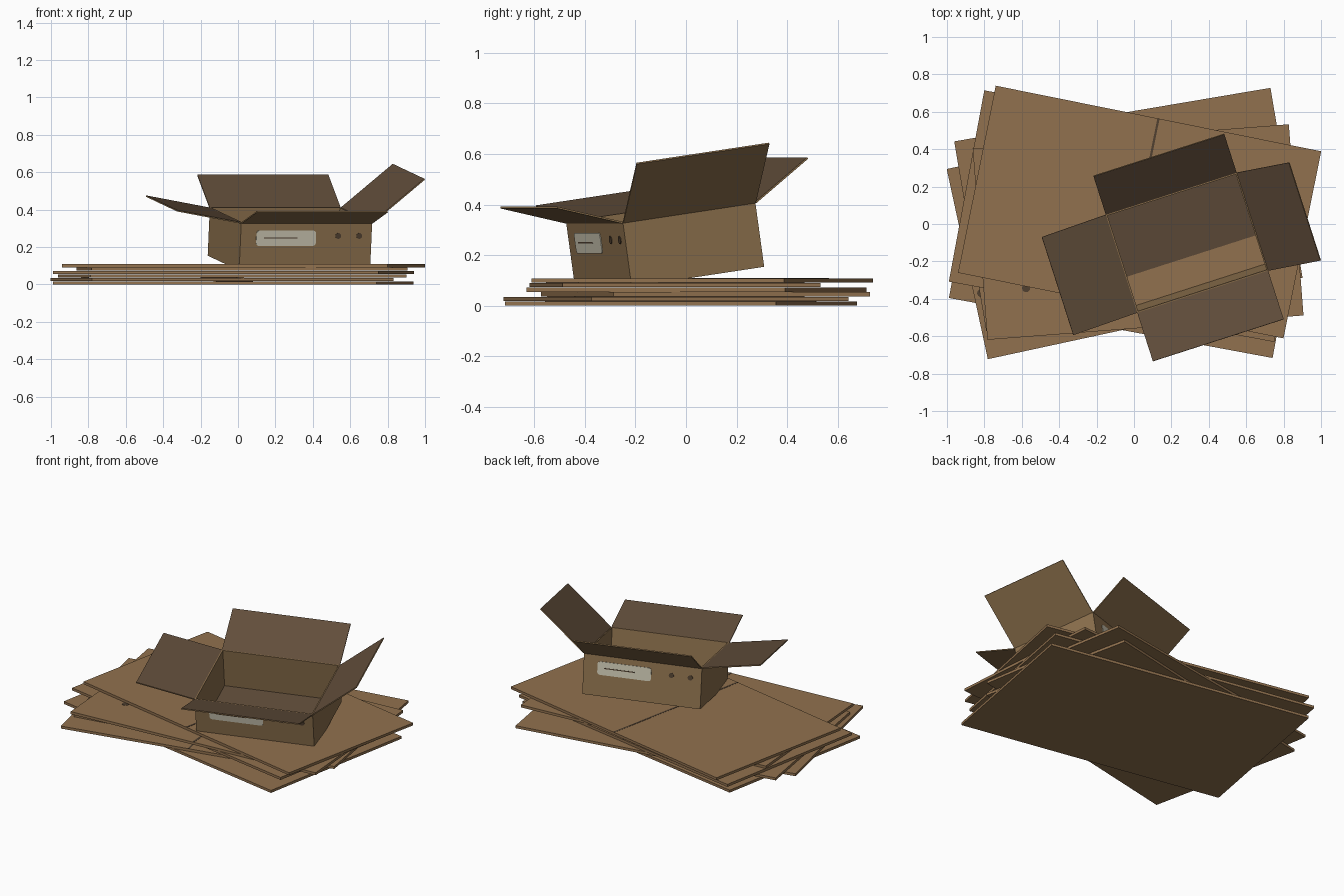
import bpy, bmesh, math
from mathutils import Matrix, Vector

if "Cube" in bpy.data.objects:
    bpy.data.objects.remove(bpy.data.objects["Cube"])

def mat(name, rgb):
    m = bpy.data.materials.new(name)
    m.diffuse_color = (*rgb, 1)
    m.use_nodes = True
    m.node_tree.nodes["Principled BSDF"].inputs["Base Color"].default_value = m.diffuse_color
    return m

SHEET = mat("sheet cardboard", (0.285, 0.167, 0.077))
BOX = mat("box cardboard", (0.265, 0.164, 0.074))
INSIDE = mat("box inside", (0.120, 0.075, 0.043))
LABEL = mat("paper label", (0.60, 0.57, 0.45))
DARK = mat("dark marks", (0.080, 0.051, 0.030))

def T(x, y, z):
    return Matrix.Translation((x, y, z))

def R(deg, axis):
    return Matrix.Rotation(math.radians(deg), 4, axis)

def finish(name, bm, mats, matrix):
    bmesh.ops.recalc_face_normals(bm, faces=bm.faces)
    me = bpy.data.meshes.new(name)
    bm.to_mesh(me)
    bm.free()
    for m in mats:
        me.materials.append(m)
    ob = bpy.data.objects.new(name, me)
    ob.matrix_world = matrix
    bpy.context.collection.objects.link(ob)
    return ob

def block(lo, hi):
    lo, hi = Vector(lo), Vector(hi)
    bm = bmesh.new()
    s = hi - lo
    bmesh.ops.create_cube(bm, size=1, matrix=T(*((lo + hi) / 2)) @ Matrix.Diagonal((*s, 1)))
    return bm

def disc(name, radius, thick, matrix):
    bm = bmesh.new()
    bmesh.ops.create_cone(bm, cap_ends=True, segments=12, radius1=radius,
                          radius2=radius, depth=thick)
    finish(name, bm, [DARK], matrix)

# Stack of flattened sheets: centre x, centre y, length, depth, angle
PITCH, THICK = 0.0183, 0.0165
sheets = [
    (-0.025, -0.020, 1.76, 1.09, -10.5),
    (-0.085, -0.040, 1.65, 1.04, 12.2),
    (-0.030, 0.077, 1.715, 1.03, 9.6),
    (-0.025, 0.042, 1.77, 1.04, -10.5),
    (0.022, -0.043, 1.695, 1.025, 4.4),
    (0.030, 0.064, 1.775, 1.02, -11.4),
]
for i, (cx, cy, w, d, a) in enumerate(sheets):
    M = T(cx, cy, i * PITCH) @ R(a, 'Z')
    finish(f"sheet_{i + 1}", block((-w / 2, -d / 2, 0), (w / 2, d / 2, THICK)), [SHEET], M)
    # fold line across the middle
    finish(f"sheet_crease_{i + 1}",
           block((-0.006, -d / 2, THICK - 0.002), (0.006, d / 2, THICK + 0.001)), [DARK], M)

# Punched holes peeking out of the lower sheets
for n, (i, x, y) in enumerate([(4, -0.62, -0.253), (1, -0.785, -0.167)]):
    cx, cy, w, d, a = sheets[i]
    disc(f"sheet_hole_{n + 1}", 0.022, 0.002,
         T(cx, cy, i * PITCH) @ R(a, 'Z') @ T(x, y, THICK))

# Open box, tilted and partly sunk into the stack
W, D, H, WALL = 0.735, 0.556, 0.26, 0.01
FRAME = T(0.272, -0.065, 0.114) @ R(17.8, 'Z') @ R(8.2, 'X')
bm = block((-W / 2, -D / 2, 0), (W / 2, D / 2, H))
top = max(bm.faces, key=lambda f: f.calc_center_median().z)
bmesh.ops.inset_region(bm, faces=[top], thickness=WALL)
out = bmesh.ops.extrude_face_region(bm, geom=[top])
bmesh.ops.translate(bm, vec=(0, 0, WALL - H),
                    verts=[v for v in out['geom'] if isinstance(v, bmesh.types.BMVert)])
if top.is_valid:
    bmesh.ops.delete(bm, geom=[top], context='FACES_ONLY')
for f in bm.faces:
    c = f.calc_center_median()
    inner = abs(c.x) < W / 2 - 0.75 * WALL and abs(c.y) < D / 2 - 0.75 * WALL
    f.material_index = 1 if inner and c.z > WALL / 2 else 0
finish("box_body", bm, [BOX, INSIDE], FRAME)

# Four flaps: name, width, length, hinge distance, direction, raise angle
for name, w, l, dist, az, up in [
    ("back_flap", W, D / 2, D / 2, 0, 31),
    ("left_flap", D, W / 2, W / 2, 90, 10.3),
    ("front_flap", W, D / 2, D / 2, 180, 20.6),
    ("right_flap", D, W / 2, W / 2, 270, 40),
]:
    bm = block((-w / 2, 0, -0.007), (w / 2, l, 0))
    bm.normal_update()
    for f in bm.faces:
        f.material_index = 1 if f.normal.z > 0.5 else 0
    finish(name, bm, [BOX, INSIDE],
           FRAME @ T(0, 0, H) @ R(az, 'Z') @ T(0, dist, 0) @ R(up, 'X'))

# Label, printed line and two holes on the front and back faces
for side, az in (("front", 0), ("back", 180)):
    M = FRAME @ R(az, 'Z') @ T(0, -D / 2, 0)
    bm = block((-0.280, -0.003, 0.133), (0.055, 0.001, 0.216))
    corners = [e for e in bm.edges if abs(e.verts[0].co.y - e.verts[1].co.y) > 0.002]
    bmesh.ops.bevel(bm, geom=corners, offset=0.015, segments=2, profile=0.5, affect='EDGES')
    finish(f"{side}_label", bm, [LABEL], M)
    finish(f"{side}_label_line",
           block((-0.237, -0.0045, 0.173), (-0.05, -0.002, 0.179)), [DARK], M)
    for n, x in enumerate((0.18, 0.298)):
        disc(f"{side}_hole_{n + 1}", 0.016, 0.004, M @ T(x, -0.001, 0.187) @ R(90, 'X'))
